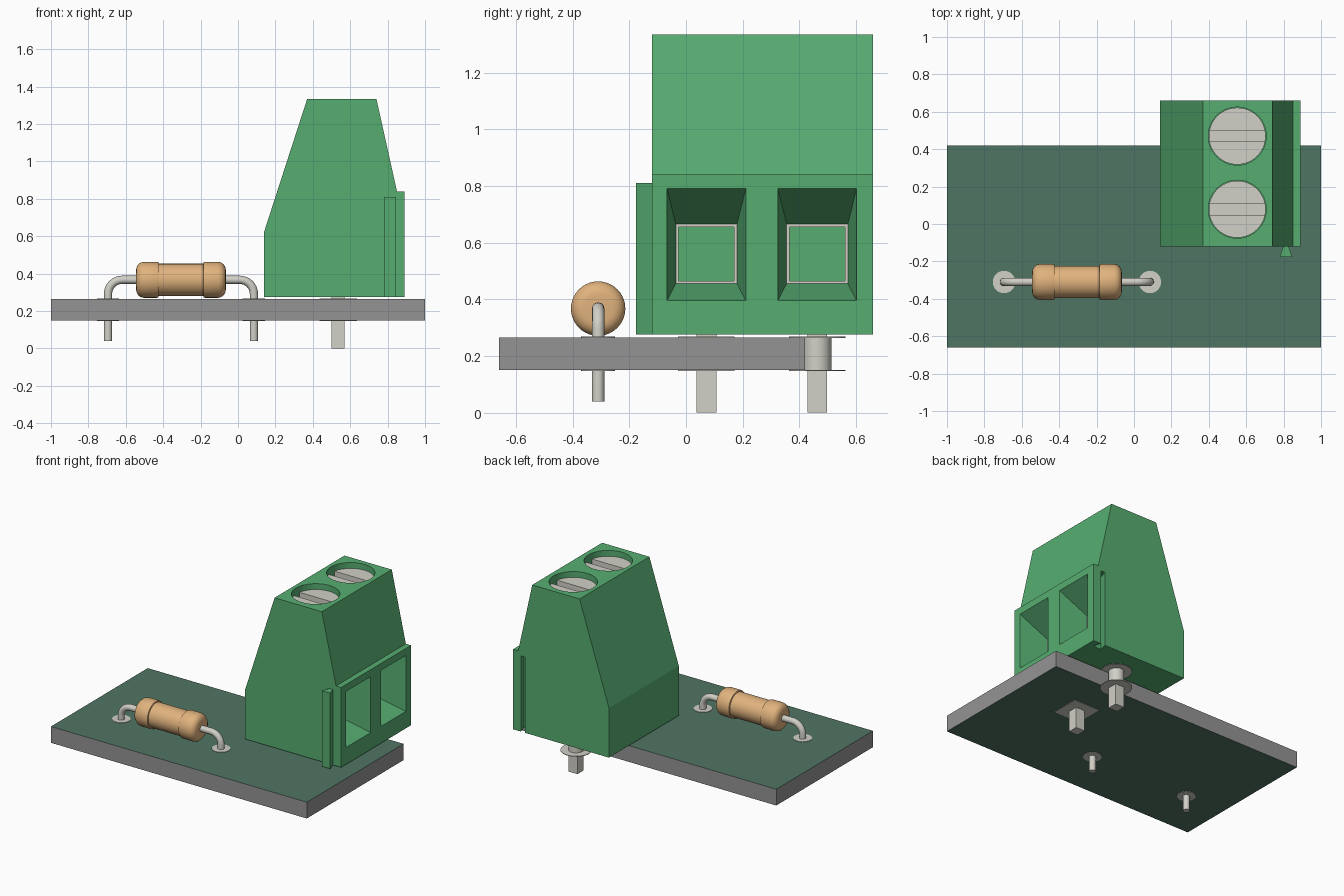
import bpy, bmesh, math

if "Cube" in bpy.data.objects:
    bpy.data.objects.remove(bpy.data.objects["Cube"])


def material(name, r, g, b):
    lin = [c / 12.92 if c <= 0.04045 else ((c + 0.055) / 1.055) ** 2.4 for c in (r, g, b)]
    m = bpy.data.materials.new(name)
    m.diffuse_color = (*lin, 1)
    m.use_nodes = True
    m.node_tree.nodes["Principled BSDF"].inputs["Base Color"].default_value = m.diffuse_color
    return m


GREEN = material("green_plastic", 0.34, 0.68, 0.445)
METAL = material("tinned_metal", 0.82, 0.815, 0.78)
TAN = material("tan_coating", 0.88, 0.70, 0.49)
MASK = material("solder_mask", 0.31, 0.46, 0.39)
CORE = material("board_core", 0.58, 0.58, 0.58)


def loft(name, rings, mat, smooth=False):
    """Closed solid through a list of rings with equal point counts."""
    bm = bmesh.new()
    vs = [[bm.verts.new(p) for p in ring] for ring in rings]
    n = len(vs[0])
    for a, b in zip(vs, vs[1:]):
        for i in range(n):
            j = (i + 1) % n
            bm.faces.new((a[i], a[j], b[j], b[i]))
    bm.faces.new(vs[0])
    bm.faces.new(vs[-1])
    bmesh.ops.recalc_face_normals(bm, faces=bm.faces)
    me = bpy.data.meshes.new(name)
    bm.to_mesh(me)
    bm.free()
    ob = bpy.data.objects.new(name, me)
    bpy.context.collection.objects.link(ob)
    me.materials.append(mat)
    if smooth:
        select(ob)
        bpy.ops.object.shade_smooth_by_angle(angle=math.radians(35))
    return ob


def select(ob):
    bpy.ops.object.select_all(action='DESELECT')
    ob.select_set(True)
    bpy.context.view_layer.objects.active = ob


def box(name, x0, x1, y0, y1, z0, z1, mat):
    return loft(name, [[(x0, y0, z), (x1, y0, z), (x1, y1, z), (x0, y1, z)] for z in (z0, z1)], mat)


def cylinder(name, x, y, r, z0, z1, mat, n=48):
    ang = [2 * math.pi * i / n for i in range(n)]
    return loft(name, [[(x + r * math.cos(a), y + r * math.sin(a), z) for a in ang]
                       for z in (z0, z1)], mat, True)


def yz_rect(x, y0, y1, z0, z1):
    return [(x, y0, z0), (x, y1, z0), (x, y1, z1), (x, y0, z1)]


def cut(ob, cutter):
    mod = ob.modifiers.new("cut", 'BOOLEAN')
    mod.operation, mod.solver, mod.object = 'DIFFERENCE', 'EXACT', cutter
    select(ob)
    bpy.ops.object.modifier_apply(modifier=mod.name)
    bpy.data.objects.remove(cutter, do_unlink=True)


# Circuit board: masked top and bottom, bare edges
B0, B1 = 0.15, 0.265
board = box("circuit_board", -1, 1, -0.66, 0.42, B0, B1, CORE)
board.data.materials.append(MASK)
for f in board.data.polygons:
    f.material_index = 1 if abs(f.normal.z) > 0.5 else 0

# Terminal housing: side profile extruded along y
Y0, Y1, Z0 = -0.12, 0.66, 0.275
profile = [(0.14, Z0), (0.14, 0.625), (0.37, 1.335), (0.74, 1.335),
           (0.85, 0.84), (0.89, 0.84), (0.89, Z0)]
housing = loft("terminal_housing", [[(x, y, z) for x, z in profile] for y in (Y0, Y1)], GREEN)


# Dovetail tongue on the front, matching groove in the back
def dovetail(name, y, d, z0, z1):
    plan = [(0.798, y), (0.826, y), (0.845, y - d), (0.78, y - d)]
    return loft(name, [[(px, py, z) for px, py in plan] for z in (z0, z1)], GREEN)


dovetail("dovetail_tongue", Y0, 0.057, Z0, 0.81)
groove = [(0.798, Y1 + 0.01), (0.826, Y1 + 0.01), (0.845, Y1 - 0.057), (0.78, Y1 - 0.057)]
cut(housing, loft("groove_cutter", [[(x, y, z) for x, y in groove] for z in (Z0 - 0.05, 0.81)], GREEN))

PX = 0.535
for k, yc in enumerate((0.072, 0.463)):
    # Wire entry: funnel leading into a square pocket
    zi0, zi1, hi, ho, d = 0.455, 0.665, 0.108, 0.139, 0.2
    e = 0.1
    ox = ho + (ho - hi) * e
    cut(housing, loft("entry_cutter", [
        yz_rect(0.89 + d * e, yc - ox, yc + ox, 0.395 - 0.06 * e, 0.79 + 0.125 * e),
        yz_rect(0.89 - d, yc - hi, yc + hi, zi0, zi1),
        yz_rect(0.42, yc - hi, yc + hi, zi0, zi1)], GREEN))

    # Metal wire clamp lining the pocket
    t = 0.01
    clamp = loft("wire_clamp", [yz_rect(x, yc - hi, yc + hi, zi0, zi1) for x in (0.425, 0.689)], METAL)
    cut(clamp, loft("clamp_cutter", [yz_rect(x, yc - hi + t, yc + hi - t, zi0 + t, zi1 - t)
                                     for x in (0.40, 0.72)], METAL))

    # Slotted screw in a round well
    sx, sy = 0.552, yc + 0.007
    cut(housing, cylinder("well_cutter", sx, sy, 0.155, 1.22, 1.4, GREEN))
    screw = cylinder("clamp_screw", sx, sy, 0.152, 1.219, 1.295, METAL)
    cut(screw, box("slot_cutter", sx - 0.3, sx + 0.3, sy - 0.03, sy + 0.03, 1.245, 1.4, METAL))

    # Square pin, plated barrel and solder pads (first pad pair is square)
    box("terminal_pin", PX - 0.035, PX + 0.035, yc - 0.035, yc + 0.035, 0, Z0 + 0.02, METAL)
    cylinder("plated_barrel", PX, yc, 0.05, B0, B1, METAL, 32)
    for za, zb in ((B0 - 0.003, B0 + 0.001), (B1 - 0.001, B1 + 0.003)):
        if k == 0:
            box("square_pad", PX - 0.1, PX + 0.1, yc - 0.1, yc + 0.1, za, zb, METAL)
        else:
            cylinder("round_pad", PX, yc, 0.1, za, zb, METAL)

# Resistor body: turned profile with two end caps
RX, RY, RZ = -0.305, -0.31, 0.367
half = [(0.24, 0.05), (0.238, 0.066), (0.229, 0.082), (0.216, 0.092), (0.2, 0.096),
        (0.128, 0.096), (0.121, 0.094), (0.119, 0.086)]
turned = [(-x, r) for x, r in half] + half[::-1]
ang = [2 * math.pi * i / 40 for i in range(40)]
loft("resistor_body", [[(RX + x, RY + r * math.cos(a), RZ + r * math.sin(a)) for a in ang]
                       for x, r in turned], TAN, True)

# Bent leads with their pads, one on each side
for s in (-1, 1):
    xe, br = RX + s * 0.39, 0.075
    path = [(RX + s * 0.22, RZ)]
    for i in range(9):
        a = math.pi / 2 * i / 8
        path.append((xe - s * br + s * br * math.sin(a), RZ - br + br * math.cos(a)))
    path.append((xe, 0.04))
    cu = bpy.data.curves.new("resistor_lead", 'CURVE')
    cu.dimensions, cu.bevel_depth, cu.bevel_resolution, cu.use_fill_caps = '3D', 0.022, 4, True
    sp = cu.splines.new('POLY')
    sp.points.add(len(path) - 1)
    for p, (x, z) in zip(sp.points, path):
        p.co = (x, RY, z, 1)
    cu.materials.append(METAL)
    lead = bpy.data.objects.new("resistor_lead", cu)
    bpy.context.collection.objects.link(lead)
    select(lead)
    bpy.ops.object.convert(target='MESH')
    bpy.ops.object.shade_smooth_by_angle(angle=math.radians(40))
    for za, zb in ((B0 - 0.003, B0 + 0.001), (B1 - 0.001, B1 + 0.003)):
        cylinder("lead_pad", xe, RY, 0.06, za, zb, METAL, 32)
